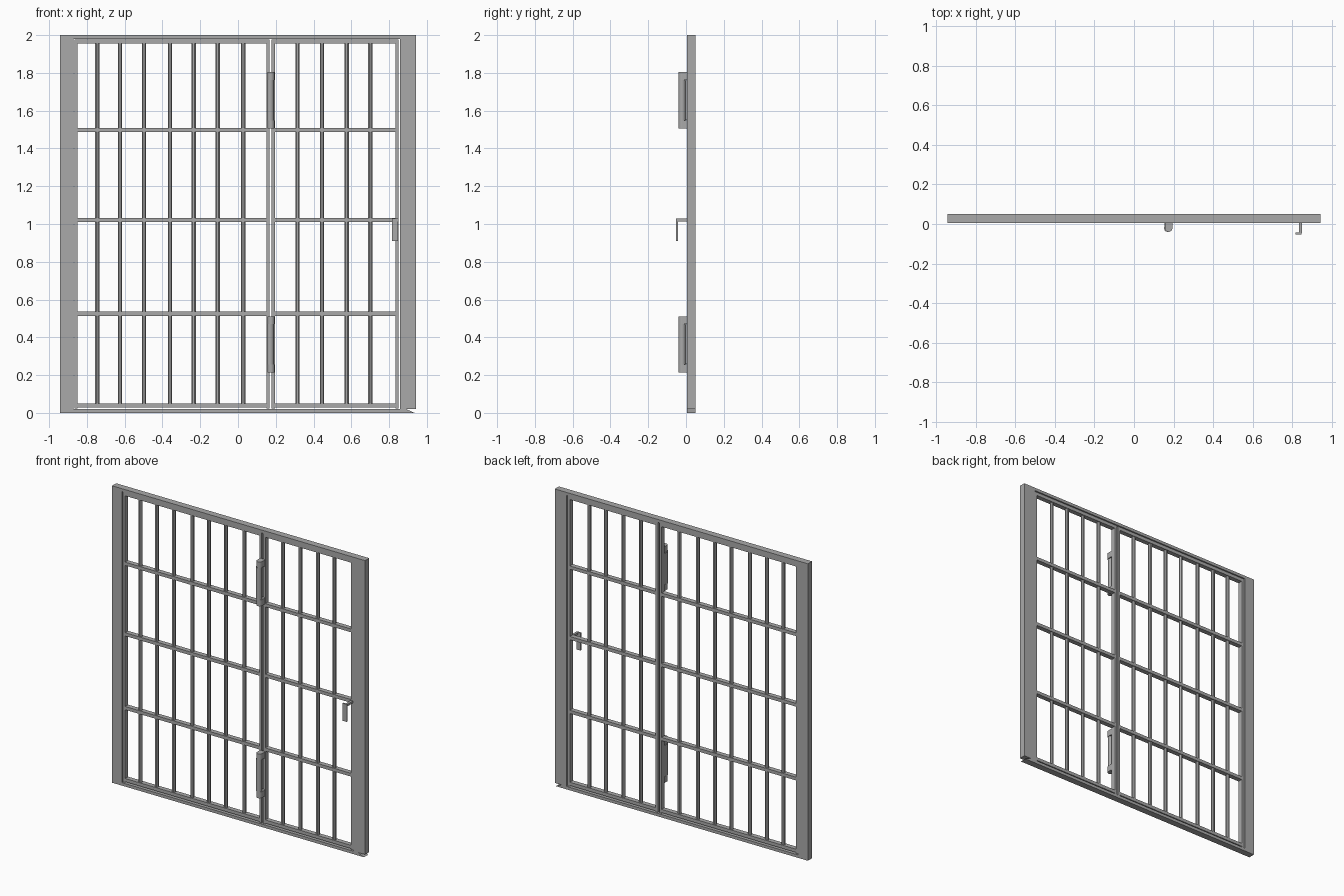
import bpy
import bmesh
import math

cube = bpy.data.objects.get("Cube")
if cube:
    bpy.data.objects.remove(cube, do_unlink=True)

steel = bpy.data.materials.new("grey steel")
steel.use_nodes = True
GREY = (0.4, 0.4, 0.4, 1)
steel.diffuse_color = GREY
steel.node_tree.nodes["Principled BSDF"].inputs["Base Color"].default_value = GREY


def finish(name, bm):
    bmesh.ops.recalc_face_normals(bm, faces=bm.faces)
    mesh = bpy.data.meshes.new(name)
    bm.to_mesh(mesh)
    bm.free()
    mesh.materials.append(steel)
    obj = bpy.data.objects.new(name, mesh)
    bpy.context.collection.objects.link(obj)
    return obj


def prism(name, points, low, high, axis="Z"):
    """Extrude an (x, y) outline along Z, or an (x, z) outline along Y."""
    bm = bmesh.new()
    place = (lambda a, b, c: (a, b, c)) if axis == "Z" else (lambda a, b, c: (a, c, b))
    face = bm.faces.new([bm.verts.new(place(a, b, low)) for a, b in points])
    new = bmesh.ops.extrude_face_region(bm, geom=[face])["geom"]
    shift = place(0, 0, high - low)
    bmesh.ops.translate(bm, vec=shift, verts=[v for v in new if isinstance(v, bmesh.types.BMVert)])
    return finish(name, bm)


def box(name, x0, x1, y0, y1, z0, z1):
    return prism(name, [(x0, y0), (x1, y0), (x1, y1), (x0, y1)], z0, z1)


def rod(name, x, y, z0, z1, radius, sides):
    turn = [2 * math.pi * (i + 0.5) / sides for i in range(sides)]
    return prism(name, [(x + radius * math.cos(a), y + radius * math.sin(a)) for a in turn], z0, z1)


# Outer frame, with a mitred lower left corner
FRONT, BACK = 0.006, 0.05
box("frame_right_post", -0.943, -0.87, FRONT, BACK, 0, 2)
prism("frame_left_post", [(0.857, 0.02), (0.943, 0.02), (0.943, 2), (0.857, 2)], FRONT, BACK, "Y")
box("frame_head", -0.87, 0.857, FRONT, BACK, 1.98, 2)
prism("frame_sill", [(-0.87, 0), (0.935, 0), (0.89, 0.02), (-0.87, 0.02)], FRONT, BACK, "Y")


# Barred panels: stiles, rails and upright bars
def panel(name, x0, x1, bars):
    y0, y1 = 0.012, 0.044
    box(name + "_right_stile", x0, x0 + 0.017, y0, y1, 0.024, 1.977)
    box(name + "_left_stile", x1 - 0.017, x1, y0, y1, 0.024, 1.977)
    for i, z in enumerate((0.04, 0.525, 1.022, 1.497, 1.966)):
        box(f"{name}_rail_{i + 1}", x0 + 0.017, x1 - 0.017, y0, y1, z - 0.011, z + 0.011)
    for i, x in enumerate(bars):
        rod(f"{name}_bar_{i + 1}", x, 0.028, 0.045, 1.96, 0.0125, 8)


panel("fixed_panel", -0.866, 0.168, (-0.745, -0.625, -0.498, -0.36, -0.235, -0.108, 0.027))
panel("door_panel", 0.178, 0.851, (0.315, 0.445, 0.575, 0.70))


# Hinges: a round barrel between two rounded end knuckles
def knuckle(name, x, z0, z1):
    r = 0.019
    arc = [math.pi * (1 + i / 10) for i in range(11)]
    outline = [(x + r * math.cos(a), -0.021 + r * math.sin(a)) for a in arc]
    prism(name, outline + [(x + r, 0.013), (x - r, 0.013)], z0, z1)


for name, z in (("lower_hinge", 0.213), ("upper_hinge", 1.506)):
    knuckle(name + "_bottom_knuckle", 0.175, z, z + 0.042)
    knuckle(name + "_top_knuckle", 0.175, z + 0.257, z + 0.298)
    barrel = rod(name + "_barrel", 0.171, -0.021, z + 0.042, z + 0.257, 0.019, 16)
    for face in barrel.data.polygons:
        face.use_smooth = abs(face.normal.z) < 0.5
    box(name + "_leaf", 0.153, 0.168, -0.015, 0.013, z + 0.045, z + 0.254)

# Door handle: a stem with a hanging grip plate
box("handle_stem", 0.833, 0.849, -0.046, 0.014, 1.014, 1.028)
box("handle_grip", 0.816, 0.847, -0.052, -0.042, 0.91, 1.028)
